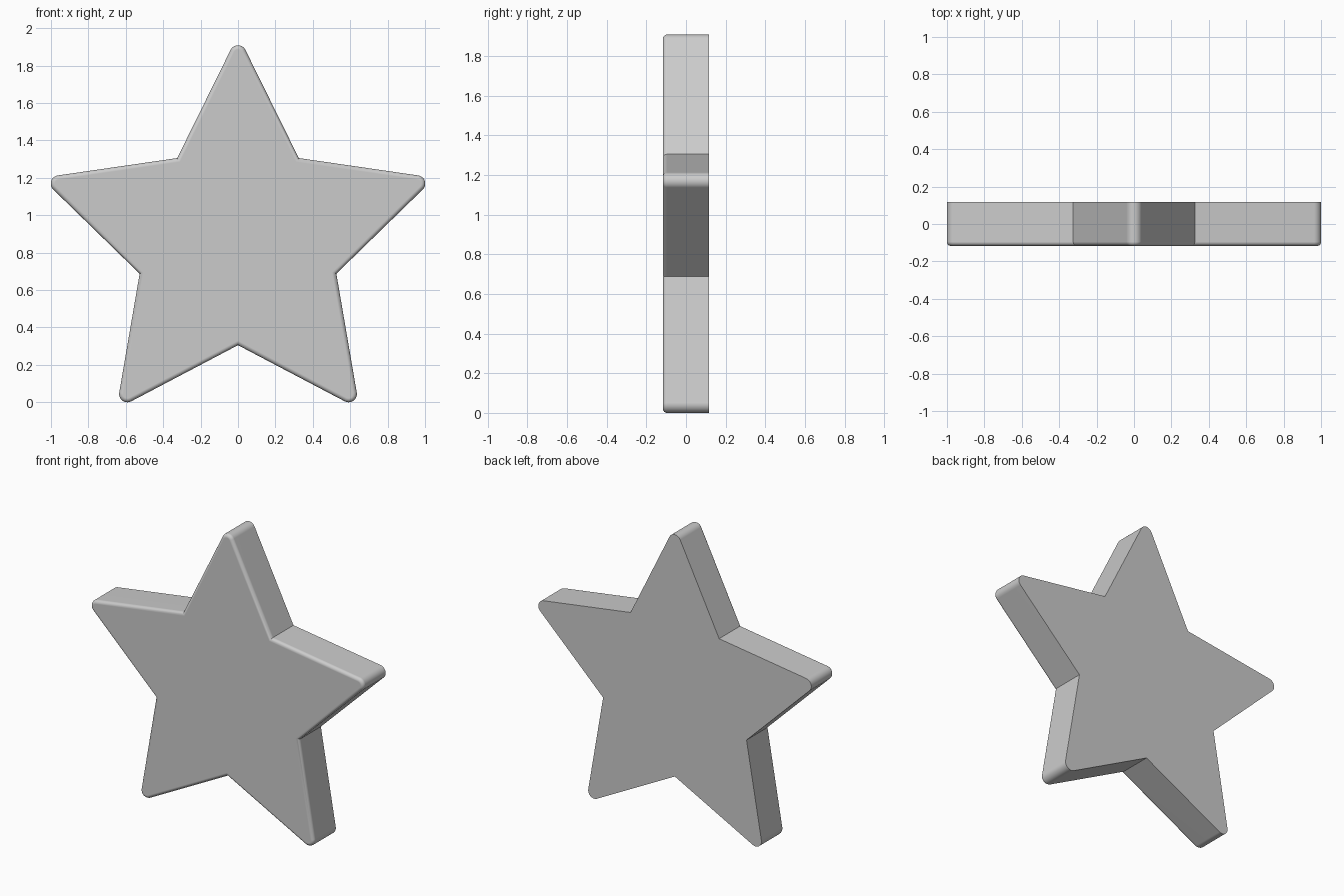
import bpy, bmesh
from math import sin, cos, pi, atan2, radians

if "Cube" in bpy.data.objects:
    bpy.data.objects.remove(bpy.data.objects["Cube"])

R, r = 1.106, 0.553        # sharp tip radius and inner corner radius
TIP = 0.044                # rounding of the five tips
CZ = 0.858                 # height of the star centre
HALF = 0.117               # half thickness
BEVEL = 0.022              # rounded front rim
ARC, RIM = 10, 6           # segments of tip arcs and front rim

alpha = atan2(r * sin(pi / 5), R - r * cos(pi / 5))   # half angle of a tip
edge_dist = R * sin(alpha)                            # centre to edge line


def outline(inset):
    """Star outline with rounded tips, offset inward by inset."""
    pts = []
    c = R - TIP / sin(alpha)
    sweep = pi / 2 - alpha
    inner = r * (1 - inset / edge_dist)
    for i in range(5):
        a = pi / 2 + i * 2 * pi / 5
        for k in range(ARC + 1):
            b = a - sweep + 2 * sweep * k / ARC
            pts.append((c * cos(a) + (TIP - inset) * cos(b),
                        CZ + c * sin(a) + (TIP - inset) * sin(b)))
        pts.append((inner * cos(a + pi / 5), CZ + inner * sin(a + pi / 5)))
    return pts


# Rings from the sharp back edge, along the side, around the front rim
levels = [(0, HALF)]
for k in range(RIM + 1):
    t = pi / 2 * k / RIM
    levels.append((BEVEL * (1 - cos(t)), -HALF + BEVEL * (1 - sin(t))))

bm = bmesh.new()
rings = [[bm.verts.new((x, y, z)) for x, z in outline(d)] for d, y in levels]
for a, b in zip(rings, rings[1:]):
    for i in range(len(a)):
        j = (i + 1) % len(a)
        bm.faces.new((a[i], a[j], b[j], b[i]))
bm.faces.new(rings[0])      # back
bm.faces.new(rings[-1])     # front
bmesh.ops.recalc_face_normals(bm, faces=bm.faces)

mesh = bpy.data.meshes.new("star")
bm.to_mesh(mesh)
bm.free()
star = bpy.data.objects.new("star", mesh)
bpy.context.collection.objects.link(star)

# Smooth rounded rim and tips, flat faces kept clean
bpy.context.view_layer.objects.active = star
star.select_set(True)
bpy.ops.object.shade_smooth_by_angle(angle=radians(30))
weighted = star.modifiers.new("weighted_normals", 'WEIGHTED_NORMAL')
weighted.keep_sharp = True
